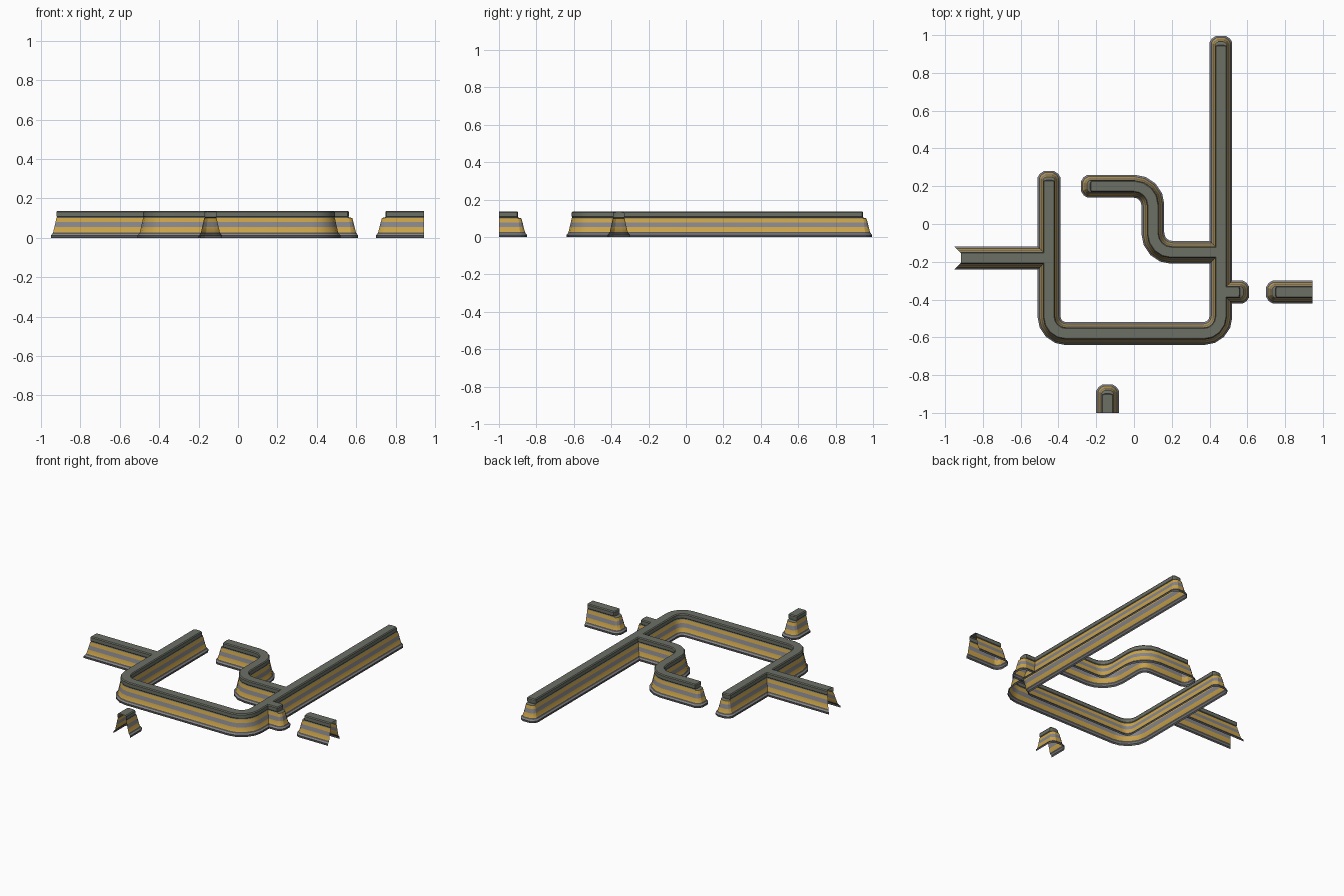
import bpy, bmesh, math
from mathutils import Vector

if "Cube" in bpy.data.objects:
    bpy.data.objects.remove(bpy.data.objects["Cube"])

# Half profile of the wall: height, half width, reach at a rounded end, band material
PROFILE = [
    (0.000, 0.060, 0.060, 0), (0.012, 0.060, 0.060, 1), (0.019, 0.053, 0.054, 0),
    (0.027, 0.048, 0.049, 2), (0.054, 0.042, 0.042, 1), (0.079, 0.036, 0.036, 2),
    (0.100, 0.032, 0.030, 3), (0.105, 0.028, 0.011, 3), (0.109, 0.031, 0.012, 3),
    (0.131, 0.031, 0.012, 3), (0.137, 0.026, 0.008, 3)]
N = len(PROFILE)
END_STEPS = [(1, 0), (1, 0.45), (0.8, 0.78), (0.45, 1)]   # across, along


def material(name, rgb):
    m = bpy.data.materials.new(name)
    m.diffuse_color = (*rgb, 1)
    m.use_nodes = True
    m.node_tree.nodes["Principled BSDF"].inputs["Base Color"].default_value = m.diffuse_color
    return m


MATS = [material("dark_base", (0.09, 0.09, 0.09)),
        material("grey_band", (0.24, 0.24, 0.26)),
        material("gold_band", (0.60, 0.37, 0.07)),
        material("olive_cap", (0.15, 0.16, 0.13))]


def fillet(points, radius, steps=4):
    """Round the inner right-angle corners of a flat path."""
    pts = [Vector(p) for p in points]
    out = [pts[0]]
    for a, b, c in zip(pts, pts[1:], pts[2:]):
        u, v = (a - b).normalized(), (c - b).normalized()
        centre = b + (u + v) * radius
        for i in range(steps + 1):
            t = math.pi / 2 * i / steps
            out.append(centre - v * radius * math.cos(t) - u * radius * math.sin(t))
    return out + [pts[-1]]


def wall(name, points, start, end, radius=0.1):
    """Sweep the profile. Ends: 'round', or a number that slides the cut by that times half width."""
    path = fillet(points, radius)
    bm = bmesh.new()
    rings = []

    def section(p, t, across=1.0, along=0.0, slide=0.0):
        side = Vector((t.y, -t.x))
        ring = []
        for s, prof in ((-1, PROFILE), (1, PROFILE[::-1])):
            for z, r, e, _ in prof:
                q = p + side * s * r * across + t * (along * e + slide * r)
                ring.append(bm.verts.new((q.x, q.y, z)))
        rings.append(ring)

    # start end
    t0 = (path[1] - path[0]).normalized()
    if start == 'round':
        for g, f in reversed(END_STEPS):
            section(path[0], t0, g, -f)
    else:
        section(path[0], t0, slide=start)
    # run and bends
    for a, b, c in zip(path, path[1:], path[2:]):
        u, v = (b - a).normalized(), (c - b).normalized()
        t = (u + v).normalized()
        section(b, t, 1 / t.dot(u))
    # finish end
    t1 = (path[-1] - path[-2]).normalized()
    if end == 'round':
        for g, f in END_STEPS:
            section(path[-1], t1, g, f)
    else:
        section(path[-1], t1, slide=end)

    def face(verts, mat):
        bm.faces.new(verts).material_index = mat

    for A, B in zip(rings, rings[1:]):
        for j in range(2 * N - 1):
            band = PROFILE[min(j, 2 * N - 2 - j)][3]
            face((A[j], A[j + 1], B[j + 1], B[j]), band)
    for flag, R, flip in ((start, rings[0], True), (end, rings[-1], False)):
        if flag == 'round':
            for j in range(N - 1):
                q = [R[j], R[j + 1], R[-2 - j], R[-1 - j]]
                face(q[::-1] if flip else q, PROFILE[j][3])

    mesh = bpy.data.meshes.new(name)
    bm.to_mesh(mesh)
    bm.free()
    for m in MATS:
        mesh.materials.append(m)
    ob = bpy.data.objects.new(name, mesh)
    bpy.context.collection.objects.link(ob)
    bpy.ops.object.select_all(action='DESELECT')
    ob.select_set(True)
    bpy.context.view_layer.objects.active = ob
    bpy.ops.object.shade_smooth_by_angle(angle=math.radians(25))


# Large U shaped wall
wall("main_wall", [(-0.45, 0.22), (-0.45, -0.58), (0.46, -0.58), (0.46, 0.935)],
     'round', 'round', 0.09)
# S shaped branch meeting the right leg
wall("curved_branch", [(-0.22, 0.20), (0.10, 0.20), (0.10, -0.15), (0.46, -0.15)],
     'round', -1)
# Straight branches off both legs
wall("left_branch", [(-0.89, -0.18), (-0.45, -0.18)], -1, -1)
wall("right_stub", [(0.46, -0.36), (0.55, -0.36)], 1, 'round')
# Separate pieces at the map edges
wall("right_edge_wall", [(0.76, -0.36), (0.945, -0.36)], 'round', 0)
wall("front_edge_wall", [(-0.14, -1.0), (-0.14, -0.91)], 0, 'round')
